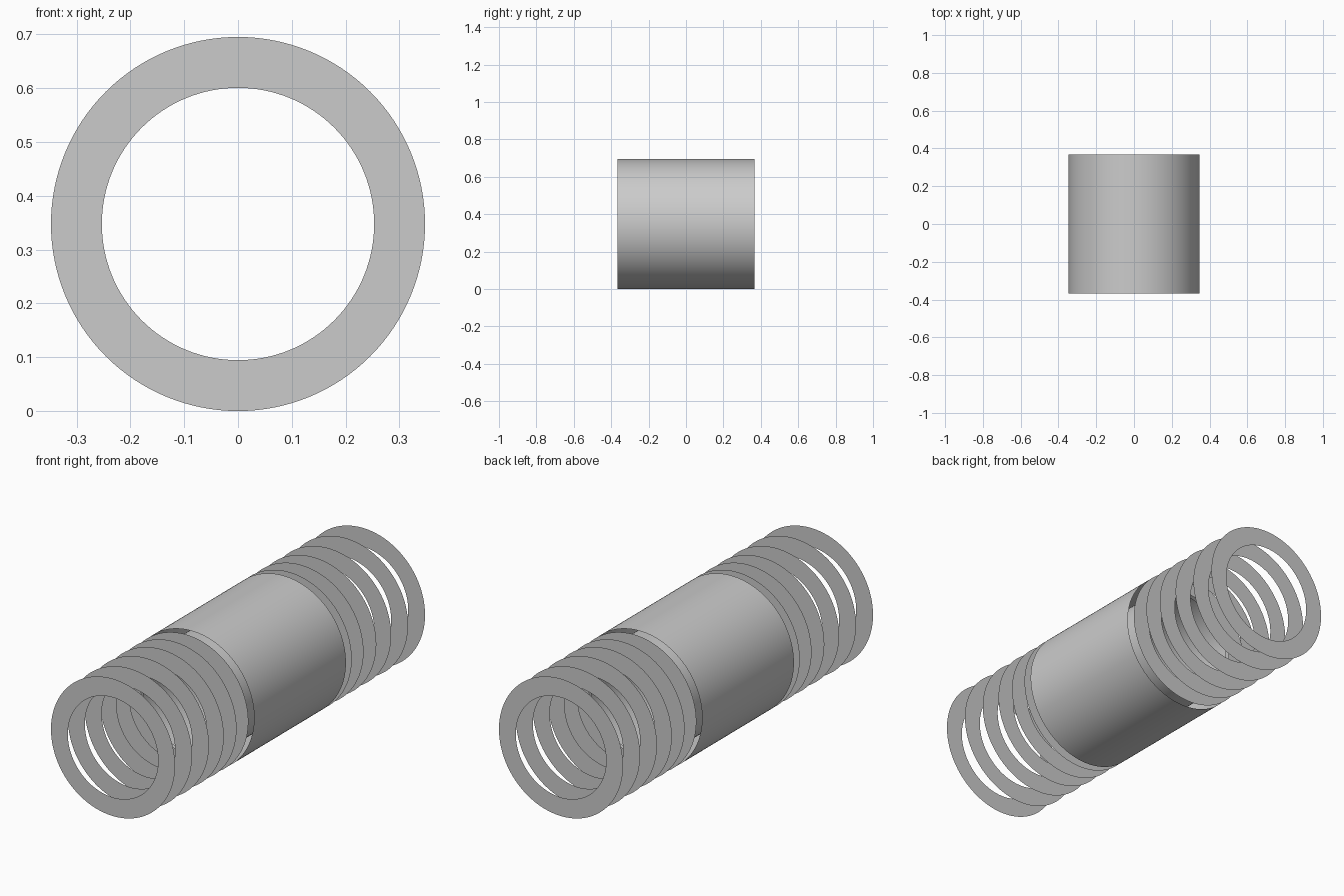
import bpy, bmesh, math

if "Cube" in bpy.data.objects:
    bpy.data.objects.remove(bpy.data.objects["Cube"])

R, R_SLEEVE, R_IN, SEGS = 0.3475, 0.278, 0.253, 128
HALF_TUBE = 0.367
RING_Y = (0.4136, 0.508, 0.61, 0.729, 0.864, 1.0)


def circle(bm, radius, y):
    """Loop of vertices around the long axis, resting on z = 0."""
    step = 2 * math.pi / SEGS
    return [bm.verts.new((radius * math.cos(i * step), y, R + radius * math.sin(i * step)))
            for i in range(SEGS)]


def band(name, r0, y0, r1, y1):
    """Surface strip joining two circles."""
    bm = bmesh.new()
    a, b = circle(bm, r0, y0), circle(bm, r1, y1)
    for i in range(SEGS):
        j = (i + 1) % SEGS
        bm.faces.new((a[i], b[i], b[j], a[j]))
    mesh = bpy.data.meshes.new(name)
    bm.to_mesh(mesh)
    bm.free()
    for p in mesh.polygons:
        p.use_smooth = True
    ob = bpy.data.objects.new(name, mesh)
    bpy.context.collection.objects.link(ob)
    return ob


# Two open concentric barrels in the middle
band("outer_barrel", R, -HALF_TUBE, R, HALF_TUBE)
band("inner_barrel", R_SLEEVE, -HALF_TUBE, R_SLEEVE, HALF_TUBE)

# Paper-thin flat rings, gaps widening towards both ends
for i, y in enumerate(RING_Y):
    band(f"front_ring_{i + 1}", R_IN, -y, R, -y)
    band(f"back_ring_{i + 1}", R, y, R_IN, y)
